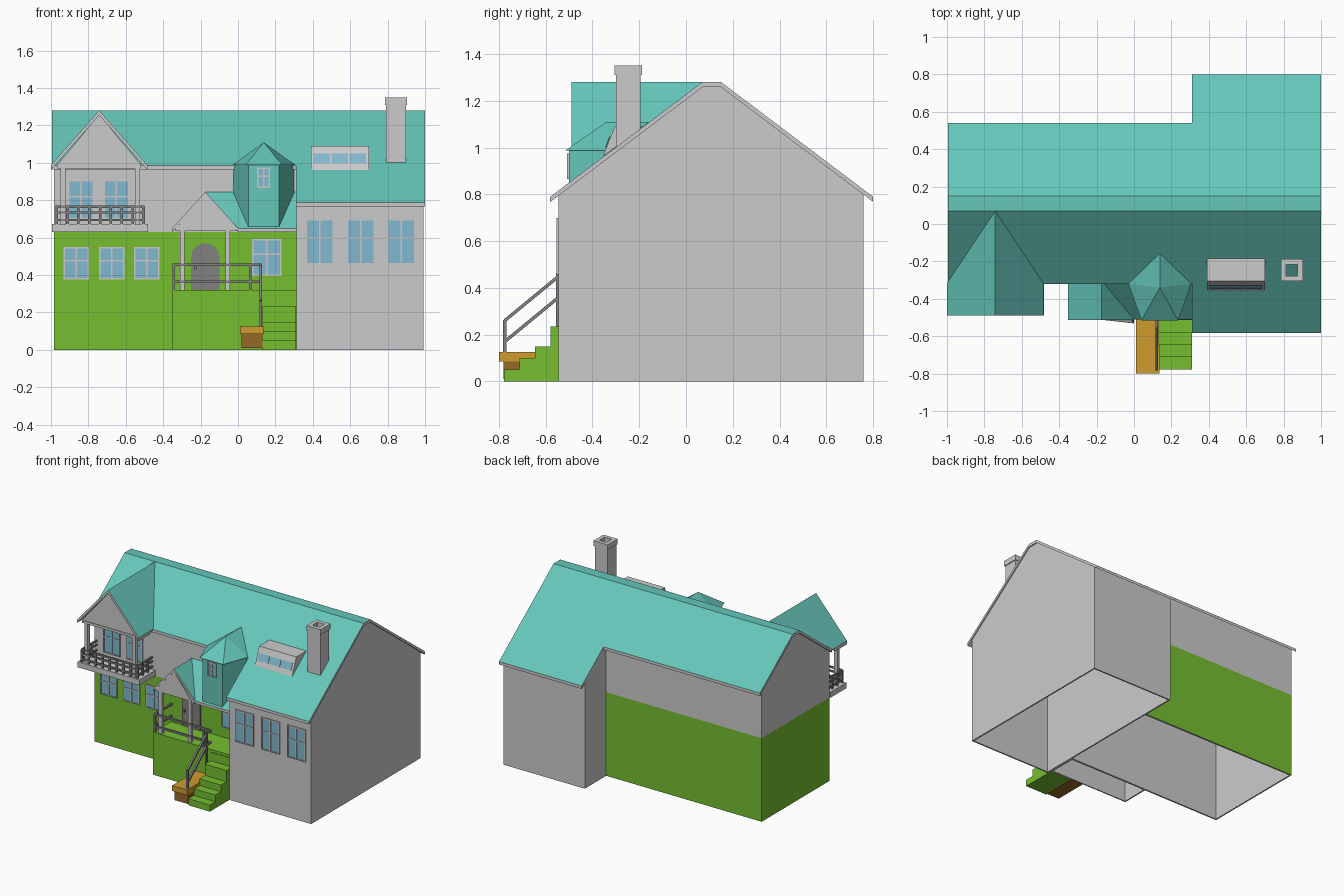
import bpy, bmesh
from math import pi, cos, sin
from mathutils import Vector

if "Cube" in bpy.data.objects:
    bpy.data.objects.remove(bpy.data.objects["Cube"])


def material(name, r, g, b):
    m = bpy.data.materials.new(name)
    m.diffuse_color = (r, g, b, 1)
    m.use_nodes = True
    m.node_tree.nodes["Principled BSDF"].inputs["Base Color"].default_value = m.diffuse_color
    return m


TEAL = material("teal", 0.13, 0.57, 0.49)
GREEN = material("green", 0.18, 0.52, 0.03)
BLUE = material("blue", 0.22, 0.48, 0.62)
ORANGE = material("orange", 0.62, 0.33, 0.03)
BROWN = material("brown", 0.30, 0.14, 0.02)
DARK = material("dark_grey", 0.22, 0.22, 0.22)


def mesh(name, verts, faces, mat=None, drop=(), wall=0, top_only=False):
    me = bpy.data.meshes.new(name)
    me.from_pydata(verts, [], faces)
    me.materials.append(mat)
    bm = bmesh.new()
    bm.from_mesh(me)
    bmesh.ops.recalc_face_normals(bm, faces=bm.faces)
    if top_only or wall:
        me.materials.append(None)
    if top_only:  # only the upper side of a roof is coloured
        for f in bm.faces:
            f.material_index = 0 if f.normal.z > 0.1 else 1
    bm.faces.ensure_lookup_table()
    bmesh.ops.delete(bm, geom=[bm.faces[i] for i in drop], context='FACES')
    bm.to_mesh(me)
    bm.free()
    ob = bpy.data.objects.new(name, me)
    bpy.context.collection.objects.link(ob)
    if wall:
        s = ob.modifiers.new("thickness", 'SOLIDIFY')
        s.thickness, s.offset = wall, -1
        s.material_offset = s.material_offset_rim = 1
    return ob


def prism(name, pts, axis, a, b, mat=None, **kw):
    """Extrude a 2D profile along an axis; a and b may depend on the point.
    Face 0 is the a cap, 1 the b cap, then one side per profile edge."""
    n, verts = len(pts), []
    for end in (a, b):
        for p in pts:
            v = list(p)
            v.insert("xyz".index(axis), end(p) if callable(end) else end)
            verts.append(v)
    faces = [list(range(n)), list(range(n, 2 * n))]
    faces += [[i, (i + 1) % n, (i + 1) % n + n, i + n] for i in range(n)]
    return mesh(name, verts, faces, mat, **kw)


def box(name, x0, x1, y0, y1, z0, z1, mat=None, **kw):
    return prism(name, [(x0, y0), (x1, y0), (x1, y1), (x0, y1)], 'z', z0, z1, mat, **kw)


def bar(name, p, q, r=0.006, mat=DARK):
    """Square rod between two points."""
    p, q = Vector(p), Vector(q)
    rot = (q - p).to_track_quat('Z', 'Y')
    offs = [rot @ Vector((sx * r, sy * r, 0)) for sx, sy in ((-1, -1), (1, -1), (1, 1), (-1, 1))]
    verts = [p + o for o in offs] + [q + o for o in offs]
    mesh(name, verts, [(0, 1, 2, 3), (4, 5, 6, 7), (0, 1, 5, 4), (1, 2, 6, 5), (2, 3, 7, 6), (3, 0, 4, 7)], mat)


def window(name, x0, x1, z0, z1, y, cols=2):
    box(name + "_pane", x0, x1, y - 0.004, y + 0.002, z0, z1, BLUE)
    for i in range(cols + 1):
        x = x0 + (x1 - x0) * i / cols
        box(name + "_mullion", x - 0.004, x + 0.004, y - 0.008, y, z0, z1)
    for t in (0, 0.58, 1):
        z = z0 + (z1 - z0) * t
        box(name + "_crossbar", x0 - 0.004, x1 + 0.004, y - 0.008, y, z - 0.004, z + 0.004)


def slab(path, t):
    return path + [(u, z - t) for u, z in reversed(path)]


S = 0.754                                    # main roof slope
front_z = lambda y: 1.28 - S * (0.07 - y)
back_z = lambda y: 1.28 - S * (y - 0.15)
roof_y = lambda p: 0.07 - (1.28 - p[1]) / S  # y of front roof at height z
porch_z = lambda p: 0.65 + (p[1] + 0.51) * 0.195 / 0.21
porch_y = lambda z: -0.51 + (z - 0.65) * 0.21 / 0.195


# House walls, open below and under the roof
def gable(y0, y1, z0):
    d = 0.02
    return [(y0, z0), (y0, front_z(y0) - d), (0.07, 1.26), (0.15, 1.26), (y1, back_z(y1) - d), (y1, z0)]


prism("right_wing_walls", gable(-0.545, 0.76, 0), 'x', 0.312, 0.992, drop=(3, 4, 5, 7), wall=0.015)
box("lower_walls", -0.985, 0.312, -0.30, 0.505, 0, 0.63, GREEN, drop=(0, 1, 3), wall=0.015)
prism("upper_walls", gable(-0.30, 0.505, 0.63), 'x', -0.985, 0.312, drop=(1, 3, 4, 5, 7), wall=0.015)

# Main roof in two depths
for name, x0, x1, y0, y1 in (("left_roof", -0.995, 0.31, -0.32, 0.54), ("right_roof", 0.31, 1, -0.582, 0.8)):
    path = [(y0, front_z(y0)), (0.07, 1.28), (0.15, 1.28), (y1, back_z(y1))]
    prism(name, slab(path, 0.022), 'x', x0, x1, TEAL, top_only=True)

# Balcony with gabled roof
prism("balcony_roof", slab([(-1, 0.988), (-0.742, 1.28), (-0.485, 0.988)], 0.025), 'y', -0.49, roof_y, TEAL, top_only=True)
prism("balcony_gable", [(-0.97, 0.985), (-0.742, 1.258), (-0.515, 0.985)], 'y', -0.475, -0.46)
box("balcony_ceiling", -0.965, -0.52, -0.48, -0.30, 0.97, 0.988)
box("balcony_floor", -0.995, -0.48, -0.49, -0.30, 0.63, 0.672)
for x in (-0.935, -0.537):
    box("balcony_column", x - 0.013, x + 0.013, -0.475, -0.449, 0.67, 0.975)
L, R, F = -0.97, -0.505, -0.475
for z in (0.695, 0.735, 0.765):
    bar("balcony_front_rail", (L, F, z), (R, F, z))
    for x in (L, R):
        bar("balcony_side_rail", (x, F, z), (x, -0.30, z))
for i in range(9):
    x = L + (R - L) * i / 8
    bar("balcony_baluster", (x, F, 0.67), (x, F, 0.765), 0.007)
for x in (L, R):
    for y in (-0.415, -0.355):
        bar("balcony_baluster", (x, y, 0.67), (x, y, 0.765), 0.007)

# Porch platform, stairs and roof
box("porch_platform", -0.35, 0.312, -0.51, -0.30, 0, 0.32, GREEN, drop=(0, 4), wall=0.012)
tops = [0.05, 0.10, 0.15, 0.235, 0.30]
steps = [(-0.51, 0)]
for i, z in enumerate(tops):
    y = -0.778 + 0.066 * i
    steps += [(y, tops[i - 1] if i else 0), (y, z)]
steps += [(-0.51, 0.30)]
prism("stairs", steps, 'x', 0.13, 0.31, GREEN)
prism("porch_shed_roof", [(-0.175, -0.30), (0, -0.51), (0.312, -0.51), (0.312, -0.30)], 'z',
      lambda p: porch_z(p) - 0.02, porch_z, TEAL, top_only=True)
prism("porch_gable_roof", slab([(-0.352, 0.65), (-0.175, 0.845), (0, 0.65)], 0.02), 'y', -0.512,
      lambda p: porch_y(p[1]) if p[0] > -0.17 else -0.30, TEAL, top_only=True)
prism("porch_gable", [(-0.335, 0.648), (-0.175, 0.828), (-0.015, 0.648)], 'y', -0.508, -0.495)
box("porch_ceiling", -0.335, 0.312, -0.505, -0.30, 0.635, 0.65)
for x in (-0.298, -0.055):
    box("porch_column", x - 0.013, x + 0.013, -0.50, -0.474, 0.32, 0.64)

# Porch and stair railings
for z in (0.365, 0.455):
    bar("porch_rail", (-0.345, -0.50, z), (0.125, -0.50, z), 0.007)
    bar("porch_side_rail", (-0.343, -0.50, z), (-0.343, -0.30, z), 0.007)
    bar("stair_rail", (0.122, -0.55, z - 0.01), (0.122, -0.775, z - 0.195), 0.007)
    bar("rail_link", (0.122, -0.50, z), (0.122, -0.555, z), 0.007)
for x, y, z0, z1 in ((-0.343, -0.50, 0.32, 0.46), (0.065, -0.50, 0.32, 0.46),
                     (0.122, -0.55, 0.13, 0.46), (0.122, -0.775, 0.12, 0.262)):
    bar("rail_post", (x, y, z0), (x, y, z1), 0.007)

# Planter beside the stairs
box("planter_body", 0.018, 0.13, -0.78, -0.51, 0.01, 0.1, BROWN)
box("planter_rim", 0.01, 0.135, -0.8, -0.51, 0.085, 0.125, ORANGE)

# Arched front door
arch = [(-0.25, 0.32), (-0.10, 0.32)] + [(-0.175 + 0.075 * cos(a * pi / 8), 0.50 + 0.07 * sin(a * pi / 8)) for a in range(9)]
prism("front_door", arch, 'y', -0.308, -0.298, DARK)
box("door_handle", -0.233, -0.222, -0.32, -0.305, 0.43, 0.45, DARK)

# Turret
prism("turret_body", [(-0.025, -0.305), (0.055, -0.50), (0.22, -0.50), (0.30, -0.305)], 'z', porch_z, 0.99, TEAL)
mesh("turret_roof", [(0.138, -0.34, 1.11), (0.138, -0.157, 1.11), (-0.03, -0.32, 0.988), (0.04, -0.515, 0.988),
                     (0.236, -0.515, 0.988), (0.306, -0.32, 0.988)],
     [(0, 2, 3), (0, 3, 4), (0, 4, 5), (0, 1, 2), (0, 5, 1), (5, 4, 3, 2), (1, 5, 2)], TEAL)
window("turret_window", 0.105, 0.168, 0.87, 0.97, -0.50)

# Roof dormer
prism("dormer", [(-0.355, 0.962), (-0.305, 1.09), (-0.185, 1.09)], 'x', 0.39, 0.70)
for i in range(3):
    x = 0.405 + 0.096 * i
    strip = [(-0.344, 1.0), (-0.324, 1.05), (-0.322, 1.045), (-0.340, 0.998)]
    prism("dormer_window", [(y - 0.003, z) for y, z in strip], 'x', x, x + 0.088, BLUE)

# Chimney, square tube with wider cap
def tube(name, r, hole, z0, z1):
    cx, cy = 0.844, -0.247
    sq = [(-1, -1), (1, -1), (1, 1), (-1, 1)]
    verts = [(cx + x * k, cy + y * k, z) for z in (z0, z1) for k in (r, hole) for x, y in sq]
    faces = []
    for i in range(4):
        j = (i + 1) % 4
        for a, b in ((0, 4), (4, 12), (12, 8), (8, 0)):
            faces.append((a + i, a + j, b + j, b + i))
    mesh(name, verts, faces)


tube("chimney_stack", 0.053, 0.03, 0.99, 1.32)
tube("chimney_cap", 0.059, 0.03, 1.31, 1.35)

# Wall windows
for x in (-0.93, -0.74, -0.553):
    window("lower_window", x, x + 0.13, 0.38, 0.545, -0.30)
for x in (-0.905, -0.715):
    window("balcony_window", x, x + 0.13, 0.70, 0.905, -0.30)
window("porch_window", 0.08, 0.228, 0.40, 0.59, -0.30)
for x in (0.365, 0.583, 0.80):
    window("wing_window", x, x + 0.145, 0.46, 0.695, -0.545)
